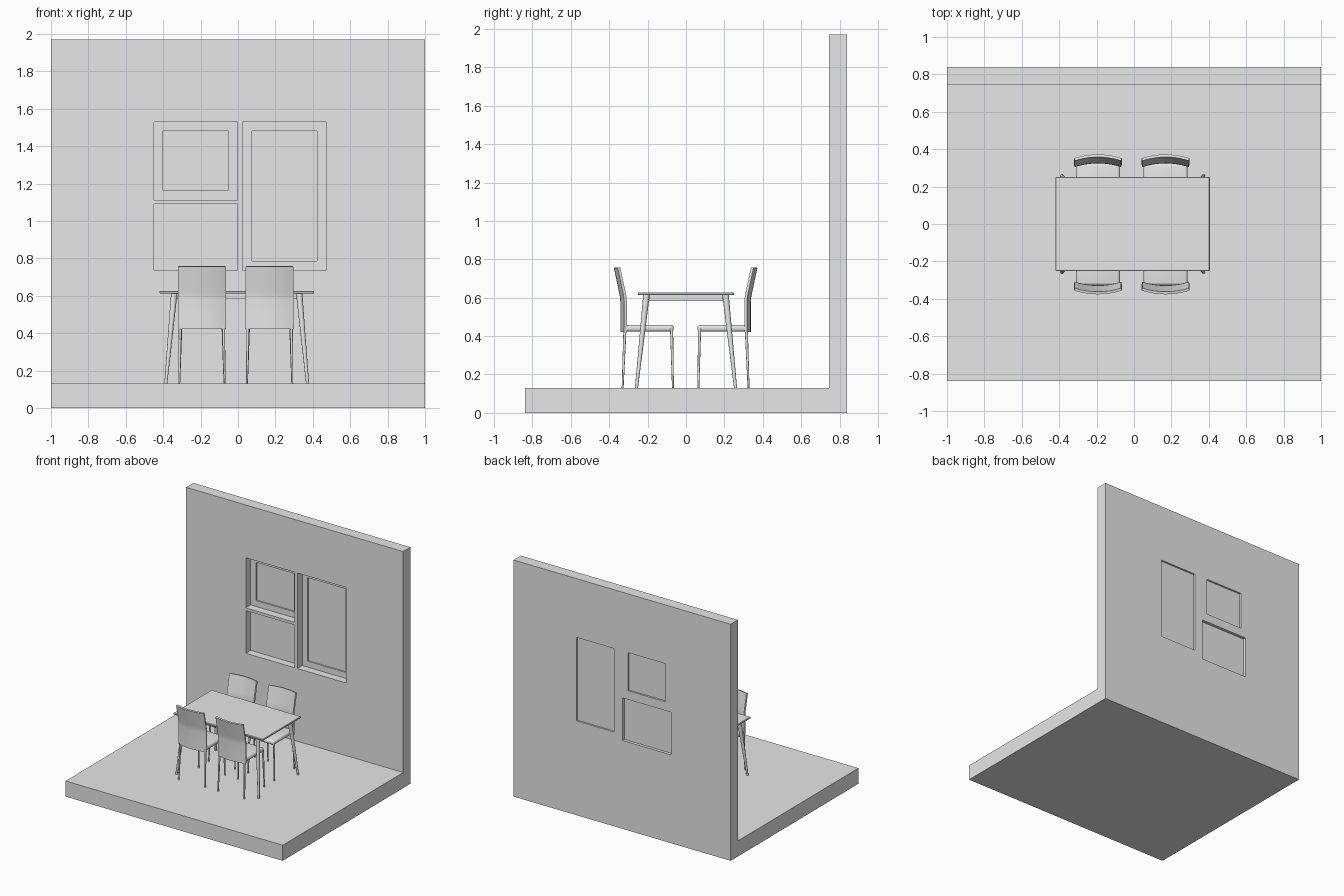
import bpy, bmesh, math
from mathutils import Vector, Matrix

cube = bpy.data.objects.get("Cube")
if cube:
    bpy.data.objects.remove(cube, do_unlink=True)

grey = bpy.data.materials.new("plain grey")
grey.use_nodes = True
grey.diffuse_color = (0.8, 0.8, 0.8, 1)
grey.node_tree.nodes["Principled BSDF"].inputs["Base Color"].default_value = (0.8, 0.8, 0.8, 1)


def make_object(name, bm):
    """Turn a bmesh into a named grey object."""
    bmesh.ops.recalc_face_normals(bm, faces=bm.faces)
    mesh = bpy.data.meshes.new(name)
    bm.to_mesh(mesh)
    bm.free()
    mesh.materials.append(grey)
    obj = bpy.data.objects.new(name, mesh)
    bpy.context.collection.objects.link(obj)
    return obj


def box(name, x, y, z, bevel=0, segments=1):
    """Box from (min, max) ranges on each axis."""
    bm = bmesh.new()
    bmesh.ops.create_cube(bm, size=1)
    for v in bm.verts:
        v.co = [r[0] + (c + 0.5) * (r[1] - r[0]) for c, r in zip(v.co, (x, y, z))]
    if bevel:
        bmesh.ops.bevel(bm, geom=bm.edges[:], offset=bevel, segments=segments,
                        profile=0.5, affect='EDGES')
    return make_object(name, bm)


def leg(name, foot, top, r_foot, r_top):
    """Round tapered leg with horizontal ends."""
    foot, top = Vector(foot), Vector(top)
    bm = bmesh.new()
    bmesh.ops.create_cone(bm, cap_ends=True, segments=12, radius1=r_foot,
                          radius2=r_top, depth=1)
    for v in bm.verts:
        t = v.co.z + 0.5
        v.co = Vector((v.co.x, v.co.y, 0)) + foot.lerp(top, t)
    return make_object(name, bm)


def smooth(obj, angle=35):
    bpy.ops.object.select_all(action='DESELECT')
    obj.select_set(True)
    bpy.context.view_layer.objects.active = obj
    bpy.ops.object.shade_smooth_by_angle(angle=math.radians(angle))


FLOOR = 0.13
FRONT, BACK = 0.745, 0.84   # wall faces

# Floor and back wall as one L-shaped body
bm = bmesh.new()
profile = [(-BACK, 0), (BACK, 0), (BACK, 1.97), (FRONT, 1.97), (FRONT, FLOOR), (-BACK, FLOOR)]
face = bm.faces.new([bm.verts.new((-1, y, z)) for y, z in profile])
ext = bmesh.ops.extrude_face_region(bm, geom=[face])
bmesh.ops.translate(bm, vec=(2, 0, 0),
                    verts=[v for v in ext["geom"] if isinstance(v, bmesh.types.BMVert)])
room = make_object("floor_and_wall", bm)


def cut(x, y, z):
    """Sink a rectangular pocket into the wall."""
    cutter = box("window_cutter", x, y, z)
    cutter.hide_render = True
    mod = room.modifiers.new("pocket", 'BOOLEAN')
    mod.operation, mod.solver, mod.object = 'DIFFERENCE', 'EXACT', cutter
    bpy.context.view_layer.objects.active = room
    bpy.ops.object.modifier_apply(modifier=mod.name)
    bpy.data.objects.remove(cutter, do_unlink=True)


# Windows: deep front recess, framed pane, shallow back recess
REVEAL = 0.81
windows = [
    ((-0.45, -0.002), (1.113, 1.53), 0.05),
    ((0.025, 0.472), (0.735, 1.53), 0.05),
    ((-0.45, -0.002), (0.735, 1.09), 0),
]
for x, z, frame in windows:
    ix, iz = (x[0] + frame, x[1] - frame), (z[0] + frame, z[1] - frame)
    cut(x, (FRONT - 0.1, REVEAL), z)
    if frame:
        cut(ix, (REVEAL - 0.02, 0.82), iz)
        cut(ix, (0.825, BACK + 0.1), iz)
    else:
        cut(ix, (REVEAL + 0.005, BACK + 0.1), iz)

# Table
TX = -0.007
box("table_top", (TX - 0.412, TX + 0.412), (-0.251, 0.251), (0.613, 0.627), 0.003)
for s, side in ((-1, "right"), (1, "left")):
    px = TX + s * 0.325
    box("table_apron_" + side, (px - 0.008, px + 0.008), (-0.2, 0.2), (0.584, 0.614))
    for t, end in ((-1, "front"), (1, "back")):
        smooth(leg(f"table_leg_{end}_{side}", (TX + s * 0.379, t * 0.258, FLOOR),
                   (TX + s * 0.334, t * 0.206, 0.614), 0.008, 0.017))
for t, end in ((-1, "front"), (1, "back")):
    box("table_apron_" + end, (TX - 0.325, TX + 0.325),
        (t * 0.2 - 0.008, t * 0.2 + 0.008), (0.584, 0.614))


def backrest():
    """Bowed panel, upright below and leaning back above."""
    rows = [(0.422, 0), (0.5, 0), (0.58, 0), (0.605, -0.002), (0.63, -0.007), (0.757, -0.034)]
    cols = 12
    bm = bmesh.new()
    grid = []
    for z, lean in rows:
        line = []
        for i in range(cols + 1):
            u = 2 * i / cols - 1
            line.append(bm.verts.new((u * 0.126, -0.313 - 0.02 * (1 - u * u) + lean, z)))
        grid.append(line)
    for a, b in zip(grid, grid[1:]):
        for i in range(cols):
            bm.faces.new((a[i], a[i + 1], b[i + 1], b[i]))
    obj = make_object("chair_backrest", bm)
    mod = obj.modifiers.new("thickness", 'SOLIDIFY')
    mod.thickness, mod.offset = 0.014, 0
    bpy.context.view_layer.objects.active = obj
    bpy.ops.object.modifier_apply(modifier=mod.name)
    return obj


# One chair facing +y, later copied around the table
chair = [backrest(),
         box("chair_seat", (-0.118, 0.118), (-0.326, -0.062), (0.423, 0.459), 0.015, 4)]
for s, side in ((-1, "left"), (1, "right")):
    chair.append(leg("chair_rear_leg_" + side, (s * 0.121, -0.328, FLOOR),
                     (s * 0.116, -0.316, 0.44), 0.005, 0.008))
    chair.append(leg("chair_fore_leg_" + side, (s * 0.121, -0.066, FLOOR),
                     (s * 0.113, -0.073, 0.44), 0.005, 0.008))
for part in chair:
    smooth(part)

places = [(-0.193, 0), (0.169, 0), (-0.193, math.pi), (0.169, math.pi)]
for n, (x, turn) in enumerate(places):
    for part in chair:
        obj = part if n == 0 else part.copy()
        if n:
            bpy.context.collection.objects.link(obj)
        obj.matrix_world = Matrix.Translation((x, -0.002, 0)) @ Matrix.Rotation(turn, 4, 'Z')
